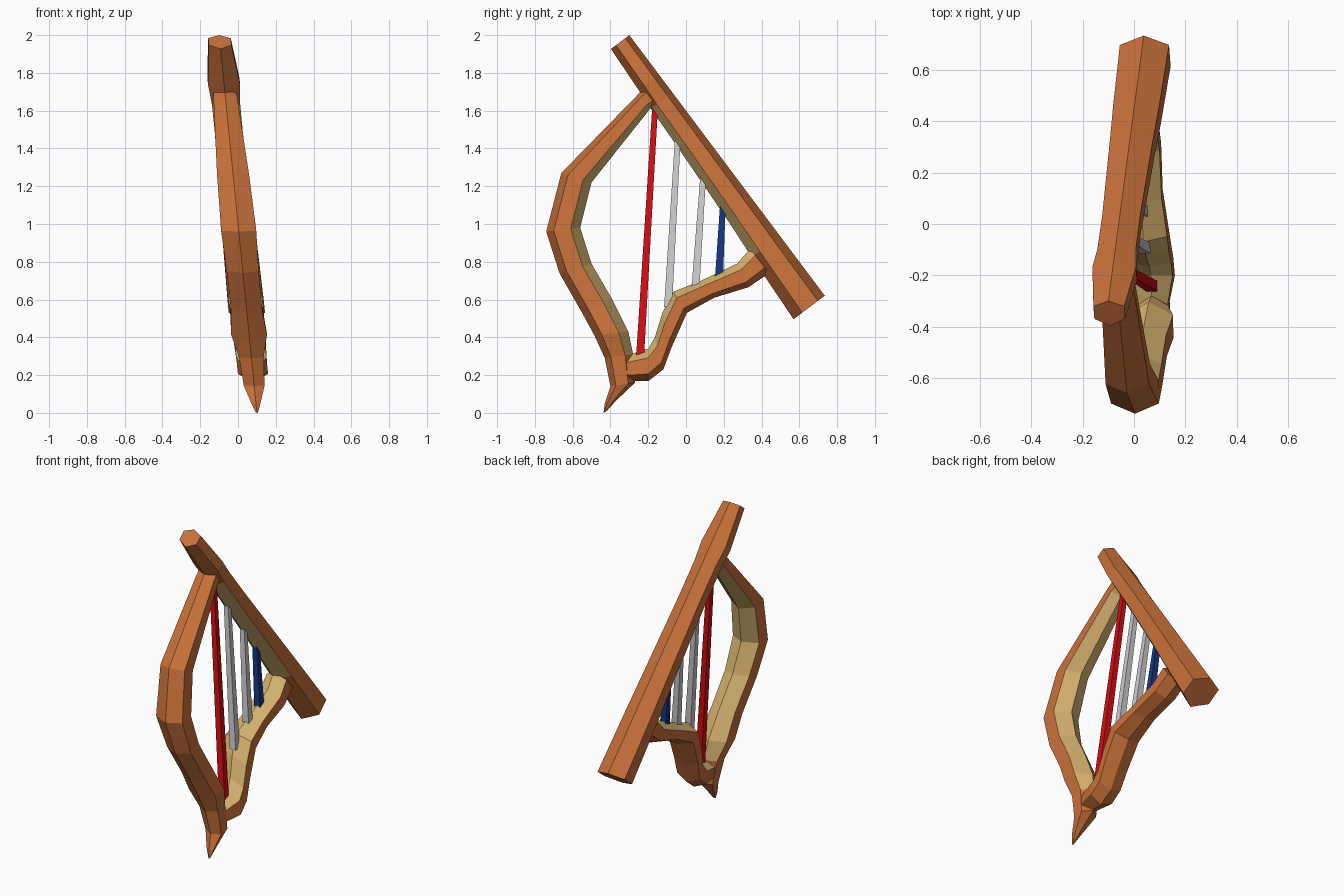
import bpy, bmesh
from mathutils import Vector

if "Cube" in bpy.data.objects:
    bpy.data.objects.remove(bpy.data.objects["Cube"])


def material(name, rgb):
    m = bpy.data.materials.new(name)
    m.diffuse_color = (*rgb, 1)
    m.use_nodes = True
    m.node_tree.nodes["Principled BSDF"].inputs["Base Color"].default_value = m.diffuse_color
    return m


WOOD = material("orange_wood", (0.58, 0.165, 0.042))
TAN = material("pale_inner_wood", (0.70, 0.46, 0.165))
RED = material("red_string", (0.66, 0.004, 0.006))
GREY = material("grey_string", (0.60, 0.60, 0.60))
BLUE = material("blue_string", (0.007, 0.038, 0.22))


def lean(x, y, z):
    """The whole harp leans sideways as it rises."""
    return Vector((x + 0.1 - 0.1 * z, y, z))


def loft(name, rings, mats, inner=None):
    """Skin rings of points; inner = (sides, first span, last span) gets the second material."""
    bm = bmesh.new()
    rows = [[bm.verts.new(p) for p in r] for r in rings]
    n = len(rows[0])
    for i in range(len(rows) - 1):
        for k in range(n):
            j = (k + 1) % n
            f = bm.faces.new((rows[i][k], rows[i][j], rows[i + 1][j], rows[i + 1][k]))
            if inner and k in inner[0] and inner[1] <= i <= inner[2]:
                f.material_index = 1
    bm.faces.new(rows[0])
    bm.faces.new(rows[-1][::-1])
    bmesh.ops.recalc_face_normals(bm, faces=bm.faces)
    me = bpy.data.meshes.new(name)
    bm.to_mesh(me)
    bm.free()
    for m in mats:
        me.materials.append(m)
    ob = bpy.data.objects.new(name, me)
    bpy.context.collection.objects.link(ob)
    return ob


def hexagon(sec):
    """Six-sided section: outer ridge, two flat sides, inner ridge."""
    oy, oz, iy, iz, w = sec
    pts = []
    for t, x in ((0, 0), (0.22, w), (0.72, w), (1, 0), (0.72, -w), (0.22, -w)):
        pts.append(lean(x, oy + (iy - oy) * t, oz + (iz - oz) * t))
    return pts


def frame_part(name, sections, first, last):
    loft(name, [hexagon(s) for s in sections], (WOOD, TAN), ((2, 3), first, last))


# Curved front pillar with pointed foot: outer y, z, inner y, z, half width
frame_part("front_pillar", [
    (-0.20, 1.74, -0.13, 1.64, 0.06),
    (-0.25, 1.69, -0.19, 1.61, 0.063),
    (-0.66, 1.27, -0.50, 1.22, 0.085),
    (-0.74, 0.96, -0.56, 0.98, 0.093),
    (-0.67, 0.74, -0.50, 0.79, 0.085),
    (-0.55, 0.53, -0.39, 0.60, 0.083),
    (-0.485, 0.41, -0.305, 0.43, 0.095),
    (-0.43, 0.29, -0.28, 0.31, 0.065),
    (-0.40, 0.14, -0.27, 0.16, 0.055),
    (-0.43, 0.05, -0.37, 0.065, 0.025),
    (-0.437, 0.0, -0.42, 0.01, 0.006)], 0, 6)

# Lower arm joining the pillar to the beam
frame_part("lower_arm", [
    (-0.32, 0.17, -0.33, 0.30, 0.055),
    (-0.20, 0.168, -0.20, 0.34, 0.08),
    (-0.12, 0.23, -0.165, 0.40, 0.08),
    (-0.075, 0.35, -0.125, 0.53, 0.085),
    (0.005, 0.53, -0.07, 0.64, 0.09),
    (0.15, 0.61, 0.08, 0.70, 0.075),
    (0.33, 0.665, 0.27, 0.79, 0.075),
    (0.44, 0.74, 0.34, 0.87, 0.07)], 0, 6)

# Long sloping beam: distance along, depth, half width
beam = []
for s, d, w in ((0, 0.122, 0.06), (0.26, 0.135, 0.085), (0.38, 0.143, 0.075), (0.60, 0.15, 0.074),
                (1.10, 0.172, 0.084), (1.33, 0.187, 0.09), (1.725, 0.207, 0.096)):
    y, z = -0.30 + 0.6 * s, 2.0 - 0.8 * s
    beam.append((y, z, y - 0.8 * d, z - 0.6 * d, w))
frame_part("sloping_beam", beam, 2, 4)

# Strings, slightly thicker at the lower end
for name, mat, y0, z0, y1, z1 in (
        ("red_string", RED, -0.243, 0.30, -0.163, 1.63),
        ("grey_string_long", GREY, -0.095, 0.56, -0.043, 1.46),
        ("grey_string_short", GREY, 0.05, 0.66, 0.092, 1.27),
        ("blue_string", BLUE, 0.175, 0.72, 0.195, 1.10)):
    rings = []
    for y, z, r in ((y0, z0, 0.021), (y1, z1, 0.015)):
        rings.append([lean(a * r, y + b * r, z)
                      for a, b in ((-1, -1), (1, -1), (1, 1), (-1, 1))])
    loft(name, rings, (mat,))
